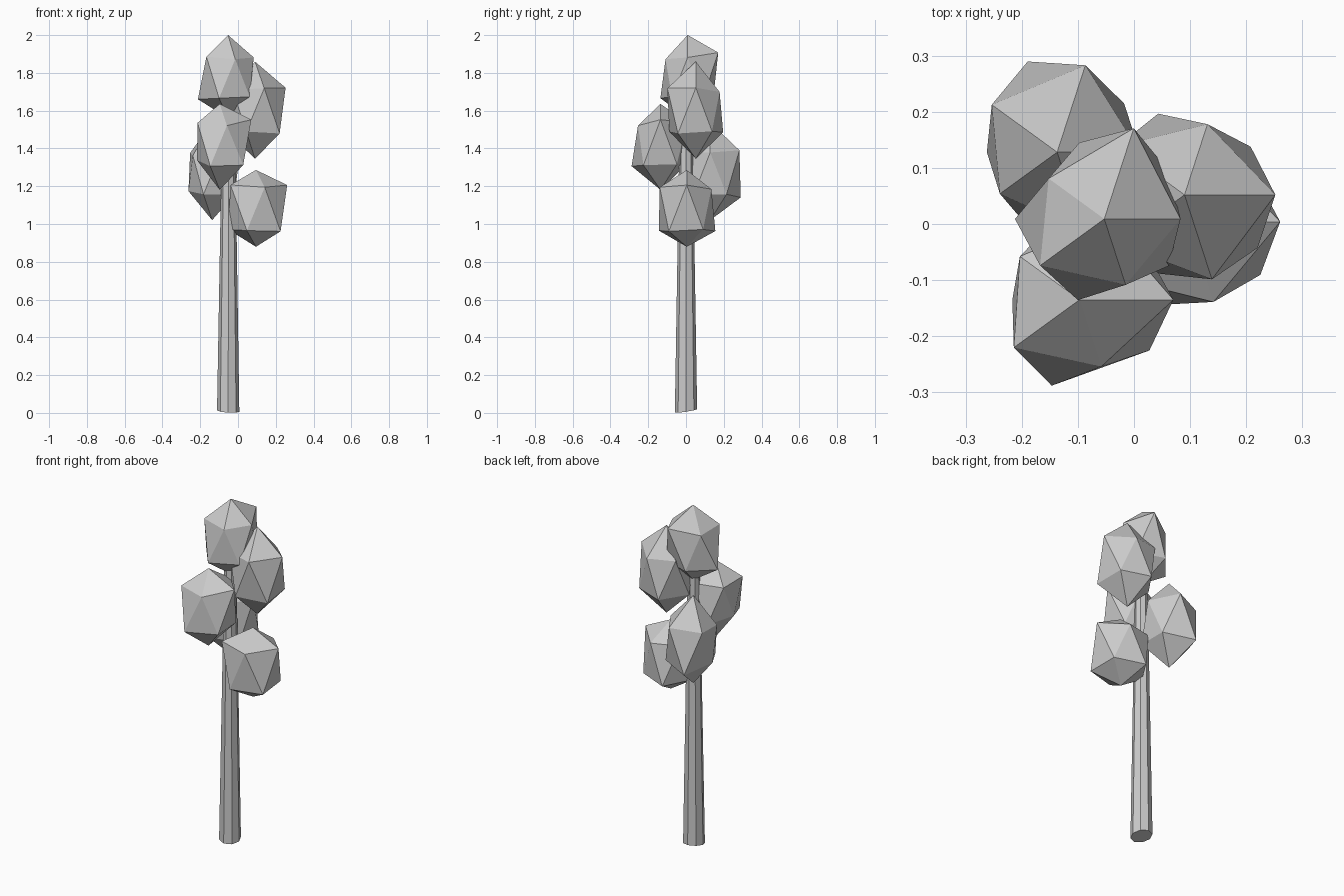
import bpy, bmesh, math
from mathutils import Vector

if "Cube" in bpy.data.objects:
    bpy.data.objects.remove(bpy.data.objects["Cube"])

STRETCH = 1.5            # foliage is taller than wide
RING_Z, RING_R = 1 / math.sqrt(5), 2 / math.sqrt(5)


def finish(name, bm):
    bmesh.ops.recalc_face_normals(bm, faces=bm.faces)
    mesh = bpy.data.meshes.new(name)
    bm.to_mesh(mesh)
    bm.free()
    obj = bpy.data.objects.new(name, mesh)
    bpy.context.collection.objects.link(obj)
    return obj


def foliage(name, centre, top, bottom, upper, lower):
    """Irregular icosahedron: one radius per corner, two staggered rings of five."""
    bm = bmesh.new()
    c = Vector(centre)

    def corner(radius, angle, z, flat):
        a = math.radians(angle)
        d = Vector((math.cos(a) * flat, math.sin(a) * flat, z * STRETCH))
        return bm.verts.new(c + d * radius)

    t = corner(top, 0, 1, 0)
    b = corner(bottom, 0, -1, 0)
    up = [corner(r, 72 * i, RING_Z, RING_R) for i, r in enumerate(upper)]
    lo = [corner(r, 72 * i + 36, -RING_Z, RING_R) for i, r in enumerate(lower)]
    for i in range(5):
        j = (i + 1) % 5
        bm.faces.new((t, up[i], up[j]))
        bm.faces.new((up[i], lo[i], up[j]))
        bm.faces.new((lo[i], lo[j], up[j]))
        bm.faces.new((b, lo[j], lo[i]))
    finish(name, bm)


# Tapered trunk with a slightly uneven foot
bm = bmesh.new()
SIDES = 8
rings = []
for x, z, r in ((-0.052, 0.01, 0.059), (-0.05, 1.72, 0.031)):
    ring = []
    for i in range(SIDES):
        a = math.tau * i / SIDES
        dz = 0.01 * math.sin(a - 0.4) if z < 1 else 0
        ring.append(bm.verts.new((x + r * math.cos(a), r * math.sin(a), z + dz)))
    rings.append(ring)
    bm.faces.new(ring)
for i in range(SIDES):
    j = (i + 1) % SIDES
    bm.faces.new((rings[0][i], rings[0][j], rings[1][j], rings[1][i]))
finish("trunk", bm)

# Foliage clumps: centre, top and bottom radius, upper ring radii, lower ring radii
foliage("foliage_top", (-0.053, 0.009, 1.78), 0.147, 0.147,
        (0.152, 0.19, 0.137, 0.158, 0.138), (0.16, 0.16, 0.178, 0.17, 0.159))
foliage("foliage_right", (0.09, 0.052, 1.6), 0.173, 0.17,
        (0.181, 0.148, 0.165, 0.165, 0.177), (0.163, 0.17, 0.165, 0.165, 0.18))
foliage("foliage_front", (-0.097, -0.135, 1.427), 0.139, 0.164,
        (0.187, 0.165, 0.147, 0.162, 0.14), (0.165, 0.165, 0.134, 0.18, 0.172))
foliage("foliage_back", (-0.137, 0.128, 1.268), 0.18, 0.165,
        (0.165, 0.182, 0.161, 0.141, 0.165), (0.165, 0.19, 0.14, 0.165, 0.165))
foliage("foliage_low", (0.095, 0.004, 1.082), 0.136, 0.135,
        (0.185, 0.153, 0.165, 0.186, 0.168), (0.165, 0.178, 0.165, 0.174, 0.18))
